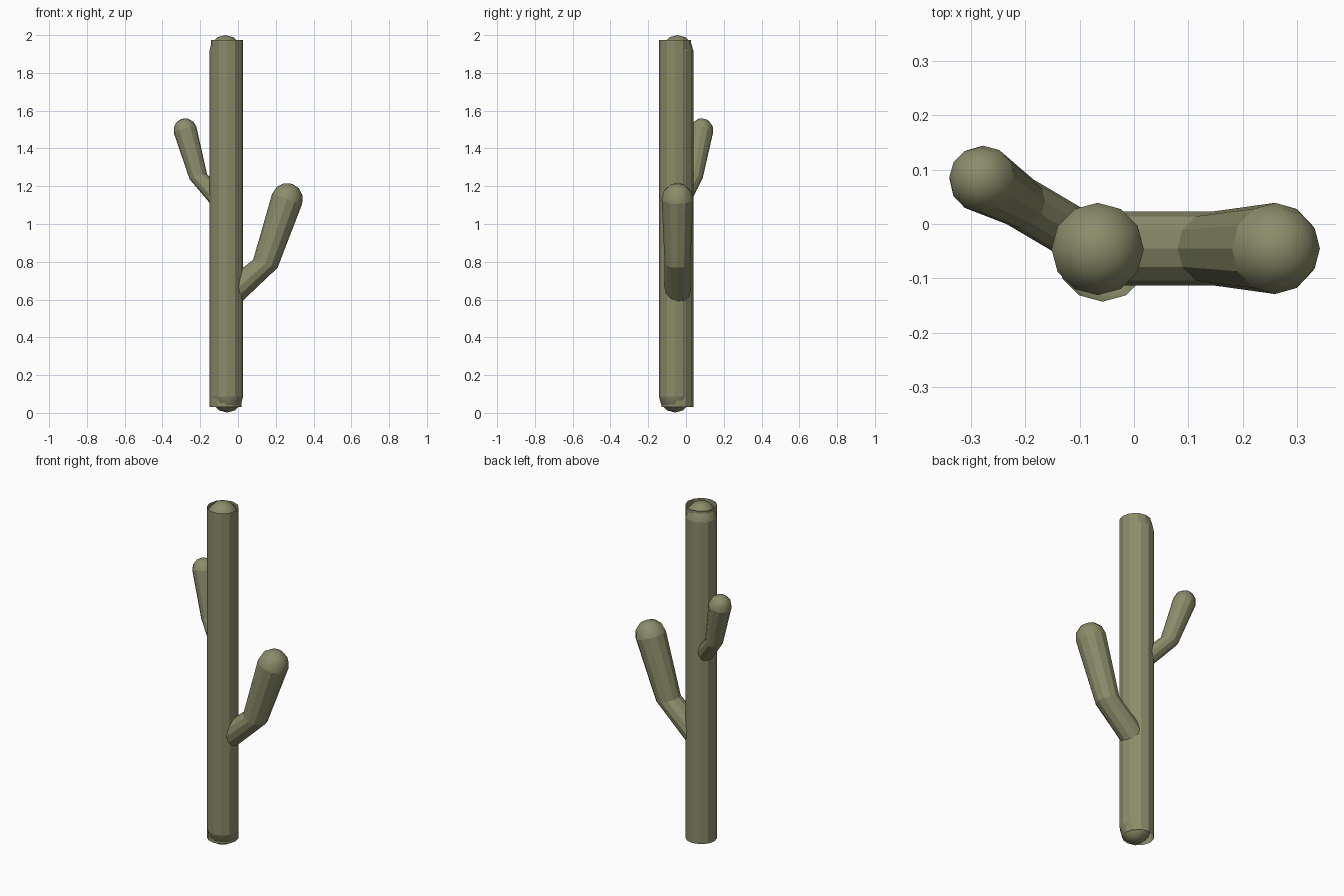
import bpy, bmesh, math
from mathutils import Vector

if "Cube" in bpy.data.objects:
    bpy.data.objects.remove(bpy.data.objects["Cube"])

SIDES = 12
green = bpy.data.materials.new("cactus olive green")
green.diffuse_color = (0.26, 0.26, 0.145, 1)
green.use_nodes = True
green.node_tree.nodes["Principled BSDF"].inputs["Base Color"].default_value = green.diffuse_color


def domed_tube(name, points, radii, dome_rings=3):
    """Open-ended faceted tube along points, closed by a smooth half-sphere at the last point."""
    pts = [Vector(p) for p in points]
    bm = bmesh.new()

    def ring(center, axis, radius):
        # the side direction stays horizontal, so the facets line up along the tube
        flat = Vector((pts[-1].x - pts[0].x, pts[-1].y - pts[0].y, 0))
        out = flat.normalized() if flat.length > 1e-4 else Vector((1, 0, 0))
        side = Vector((-out.y, out.x, 0))
        up = side.cross(axis).normalized()
        return [bm.verts.new(center + radius * (math.cos(a) * up + math.sin(a) * side))
                for a in (2 * math.pi * i / SIDES for i in range(SIDES))]

    def bridge(a, b, smooth):
        for i in range(SIDES):
            j = (i + 1) % SIDES
            bm.faces.new((a[i], a[j], b[j], b[i])).smooth = smooth

    # tube, each ring square to the segment that leaves it
    rings = []
    for i, (p, r) in enumerate(zip(pts, radii)):
        k = min(i, len(pts) - 2)
        axis = (pts[k + 1] - pts[k]).normalized()
        rings.append(ring(p, axis, r))
    for a, b in zip(rings, rings[1:]):
        bridge(a, b, False)

    # dome, with its own rim so the shading breaks at the tube
    r = radii[-1]
    last = ring(pts[-1], axis, r)
    for k in range(1, dome_rings):
        t = math.pi / 2 * k / dome_rings
        cur = ring(pts[-1] + axis * r * math.sin(t), axis, r * math.cos(t))
        bridge(last, cur, True)
        last = cur
    tip = bm.verts.new(pts[-1] + axis * r)
    for i in range(SIDES):
        bm.faces.new((last[i], last[(i + 1) % SIDES], tip)).smooth = True

    bmesh.ops.recalc_face_normals(bm, faces=bm.faces)
    # separate shells: make every face point away from the tube's core line
    for f in bm.faces:
        c = f.calc_center_median()
        best = None
        for a, b in zip(pts, pts[1:]):
            d = b - a
            t = max(0, min(1, (c - a).dot(d) / d.length_squared))
            v = c - (a + d * t)
            if best is None or v.length < best.length:
                best = v
        if f.normal.dot(best) < 0:
            f.normal_flip()

    mesh = bpy.data.meshes.new(name)
    bm.to_mesh(mesh)
    bm.free()
    mesh.materials.append(green)
    obj = bpy.data.objects.new(name, mesh)
    bpy.context.collection.objects.link(obj)
    return obj


# trunk: two overlapping tubes, one domed at the top, the other domed at the bottom
domed_tube("trunk_upper", [(-0.067, -0.046, 0.03), (-0.067, -0.046, 1.915)], [0.085, 0.085])
domed_tube("trunk_lower", [(-0.058, -0.058, 1.975), (-0.058, -0.058, 0.087)], [0.085, 0.085])

# arms: root inside the trunk, elbow, tip
domed_tube("large_arm", [(-0.03, -0.045, 0.635), (0.145, -0.045, 0.79), (0.26, -0.045, 1.133)],
           [0.068, 0.068, 0.084])
domed_tube("small_arm", [(-0.095, -0.027, 1.12), (-0.21, 0.041, 1.25), (-0.28, 0.083, 1.498)],
           [0.048, 0.048, 0.062])
